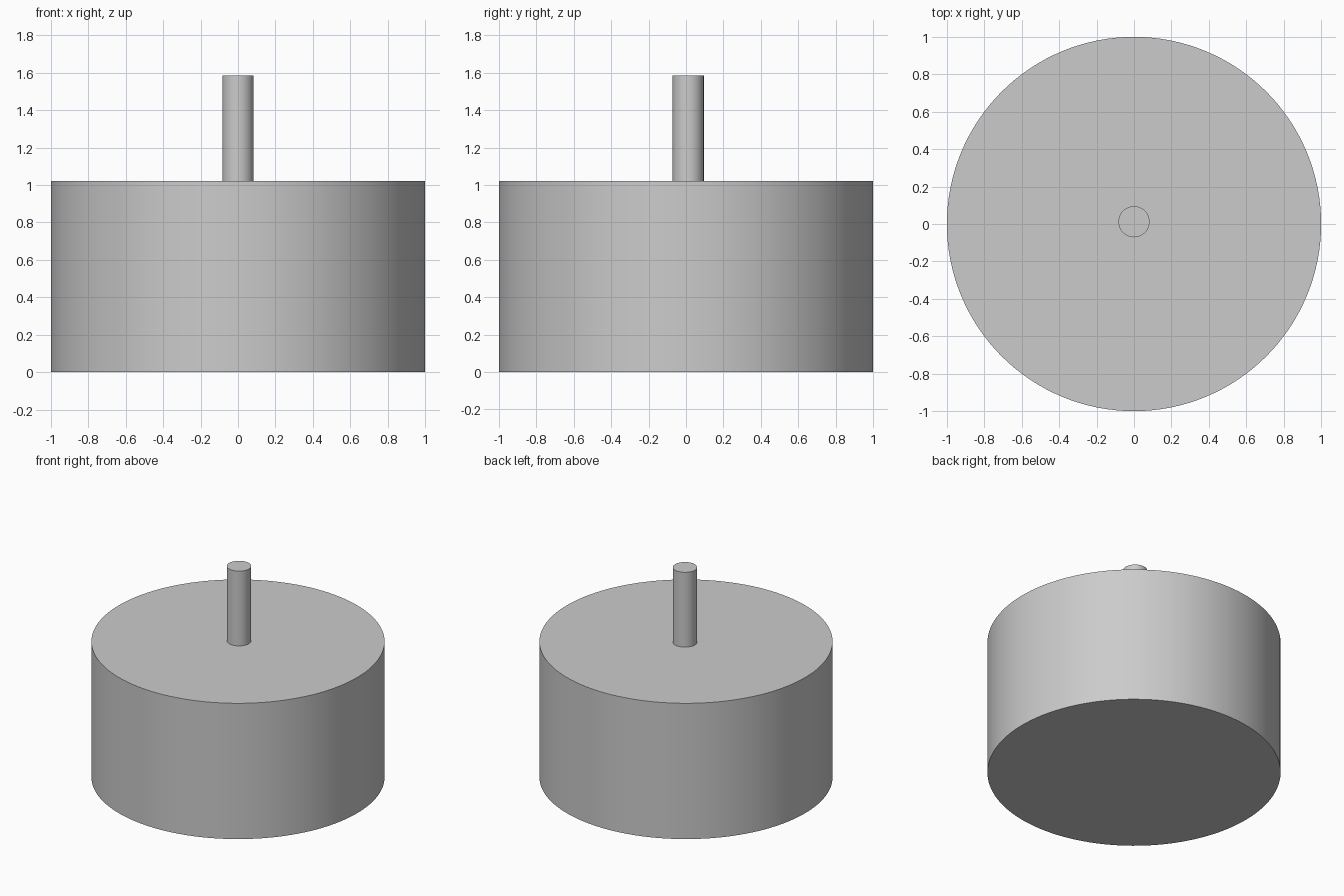
import bpy
import math

if "Cube" in bpy.data.objects:
    bpy.data.objects.remove(bpy.data.objects["Cube"])


def cylinder(name, radius, z0, z1, y=0.0, sides=128):
    bpy.ops.mesh.primitive_cylinder_add(
        vertices=sides, radius=radius, depth=z1 - z0,
        location=(0, y, (z0 + z1) / 2))
    obj = bpy.context.object
    obj.name = name
    bpy.ops.object.shade_smooth_by_angle(angle=math.radians(30))
    return obj


# Wide drum body
cylinder("body", 1.0, 0.0, 1.022)

# Thin shaft on top, set very slightly towards the back
cylinder("shaft", 0.083, 1.015, 1.585, y=0.012, sides=64)
